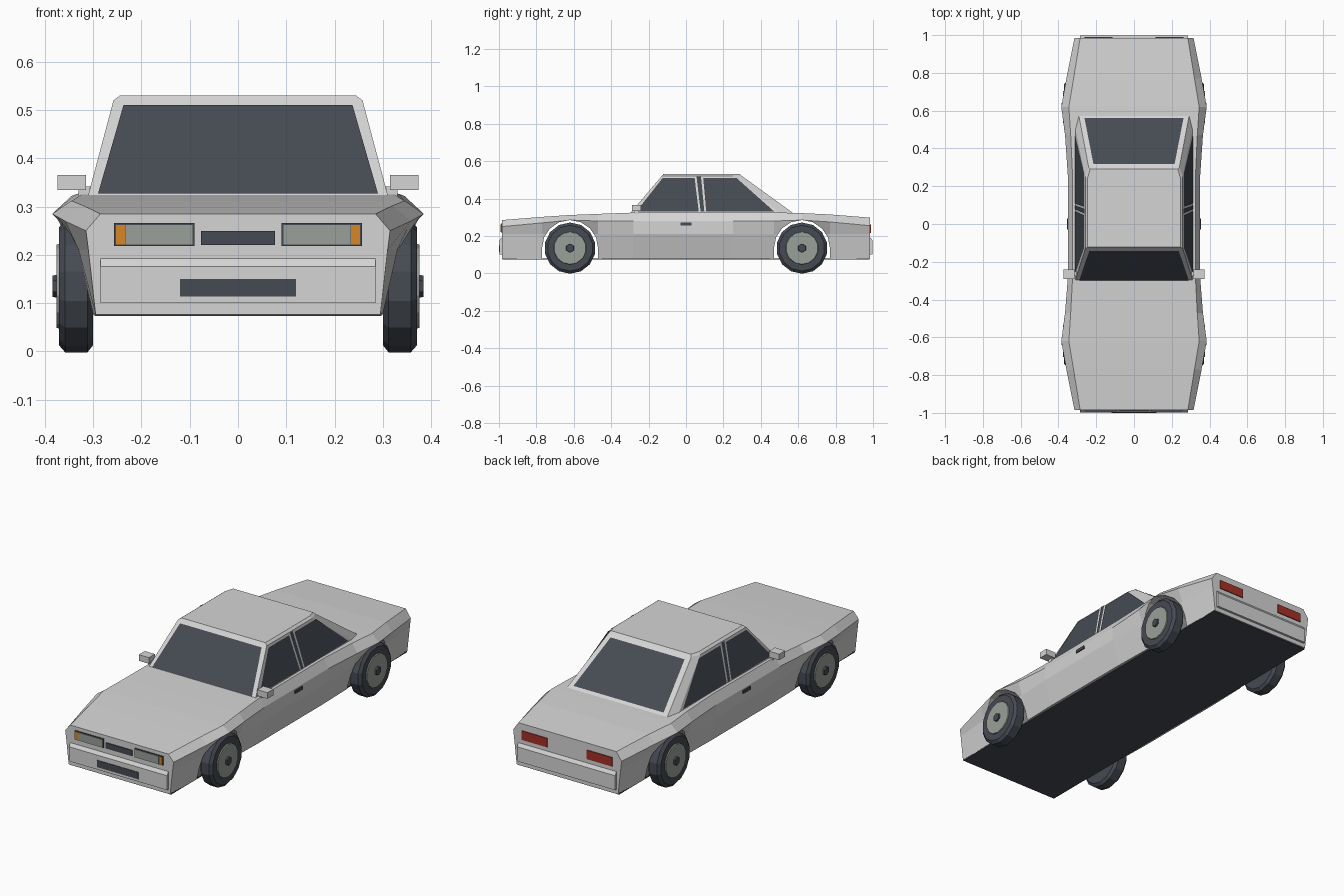
import bpy, bmesh, math
from mathutils import Vector

if "Cube" in bpy.data.objects:
    bpy.data.objects.remove(bpy.data.objects["Cube"])


def material(name, r, g, b):
    m = bpy.data.materials.new(name)
    m.use_nodes = True
    m.diffuse_color = (r, g, b, 1)
    m.node_tree.nodes["Principled BSDF"].inputs["Base Color"].default_value = (r, g, b, 1)
    return m


PAINT = material("silver paint", 0.66, 0.66, 0.66)
DARK = material("dark slate", 0.06, 0.07, 0.085)
LENS = material("grey lens", 0.32, 0.35, 0.32)
AMBER = material("amber", 0.68, 0.24, 0.02)
RED = material("tail red", 0.38, 0.03, 0.02)


def finish(name, bm, mat, recalc=True):
    if recalc:
        bmesh.ops.recalc_face_normals(bm, faces=bm.faces)
    me = bpy.data.meshes.new(name)
    bm.to_mesh(me)
    bm.free()
    me.materials.append(mat)
    ob = bpy.data.objects.new(name, me)
    bpy.context.collection.objects.link(ob)
    return ob


def loft(name, rings, mat):
    """Closed skin over a row of equal rings, capped at both ends."""
    bm = bmesh.new()
    rows = [[bm.verts.new(p) for p in ring] for ring in rings]
    n = len(rows[0])
    for a, b in zip(rows, rows[1:]):
        for i in range(n):
            j = (i + 1) % n
            bm.faces.new((a[i], a[j], b[j], b[i]))
    bm.faces.new(rows[0])
    bm.faces.new(rows[-1])
    return finish(name, bm, mat)


def box(name, x, y, z, mat):
    ring = lambda h: [(x[0], y[0], h), (x[1], y[0], h), (x[1], y[1], h), (x[0], y[1], h)]
    return loft(name, [ring(z[0]), ring(z[1])], mat)


def prism_x(name, profile, half, mat):
    return loft(name, [[(x, y, z) for y, z in profile] for x in (-half, half)], mat)


def mirrored(half):
    """Close a half outline (list of points with x > 0) across x = 0."""
    return half + [(-x, y, z) for x, y, z in reversed(half)]


def plate(name, points, facing, mat):
    """Thin single-face panel turned towards a direction."""
    bm = bmesh.new()
    f = bm.faces.new([bm.verts.new(p) for p in points])
    f.normal_update()
    if f.normal.dot(Vector(facing)) < 0:
        f.normal_flip()
    return finish(name, bm, mat, False)


# Body shell: y, half widths (sill, crease, flare, shoulder), flare and shoulder heights
stations = [
    (-0.985, 0.295, 0.31, 0.315, 0.285, 0.25, 0.285),
    (-0.77, 0.30, 0.33, 0.358, 0.32, 0.27, 0.302),
    (-0.62, 0.305, 0.335, 0.385, 0.345, 0.285, 0.312),
    (-0.47, 0.305, 0.34, 0.365, 0.335, 0.28, 0.318),
    (-0.28, 0.31, 0.35, 0.35, 0.325, 0.28, 0.325),
    (0.25, 0.31, 0.35, 0.35, 0.325, 0.28, 0.328),
    (0.47, 0.305, 0.34, 0.365, 0.335, 0.28, 0.326),
    (0.62, 0.305, 0.335, 0.385, 0.345, 0.285, 0.322),
    (0.77, 0.30, 0.33, 0.358, 0.32, 0.275, 0.315),
    (0.985, 0.295, 0.31, 0.315, 0.285, 0.255, 0.298),
]
body = loft("body_shell", [
    mirrored([(b, y, 0.077), (c, y, 0.21), (f, y, fz), (s, y, sz)])
    for y, b, c, f, s, fz, sz in stations], PAINT)

# Wheel arch openings
for wy in (-0.62, 0.62):
    arc = [(wy + 0.15 * math.cos(math.pi * i / 8), 0.135 + 0.15 * math.sin(math.pi * i / 8))
           for i in range(9)]
    cutter = prism_x("arch_cutter", [(wy + 0.15, 0.0)] + arc + [(wy - 0.15, 0.0)], 0.6, PAINT)
    cutter.hide_render = True
    mod = body.modifiers.new("arch", "BOOLEAN")
    mod.operation = "DIFFERENCE"
    mod.solver = "EXACT"
    mod.object = cutter
    dg = bpy.context.evaluated_depsgraph_get()
    cut = bpy.data.meshes.new_from_object(body.evaluated_get(dg))
    body.modifiers.clear()
    body.data = cut
    bpy.data.objects.remove(cutter)

box("floor_pan", (-0.297, 0.297), (-0.98, 0.98), (0.073, 0.08), DARK)

# Cabin: base, roof edge and roof top rings
def cabin_ring(z, front, side, rear):
    return mirrored([(p[0], p[1], z) for p in (front, side, rear)])


loft("cabin", [
    cabin_ring(0.31, (0.314, -0.308), (0.314, 0.52), (0.295, 0.59)),
    cabin_ring(0.52, (0.258, -0.13), (0.258, 0.25), (0.24, 0.30)),
    cabin_ring(0.53, (0.245, -0.122), (0.245, 0.245), (0.232, 0.29)),
], PAINT)

# Glass lies just off the sloping cabin planes
def on_plane(z, low, high):
    return low + (high - low) * (z - 0.31) / 0.21


def screen(name, low, high, bottom, top, offset):
    pts = [(x, on_plane(z, low, high) + offset, z)
           for x, z in ((-bottom[0], bottom[1]), bottom, top, (-top[0], top[1]))]
    plate(name, pts, (0, offset, 0), DARK)


screen("windscreen", -0.308, -0.13, (0.29, 0.327), (0.237, 0.511), -0.005)
screen("rear_window", 0.59, 0.30, (0.262, 0.335), (0.215, 0.51), 0.005)

side_panes = {
    "front_side_window": [(-0.265, 0.332), (-0.125, 0.51), (0.046, 0.51), (0.068, 0.332)],
    "centre_pillar": [(0.078, 0.332), (0.056, 0.519), (0.08, 0.519), (0.098, 0.332)],
    "rear_side_window": [(0.108, 0.332), (0.092, 0.51), (0.27, 0.51), (0.47, 0.332)],
}

# Wheel: tyre with bevelled shoulders, rim disc and centre cap
def disc_stack(name, layers, centre, side, sides, mat):
    rings = [[(side * x, centre + r * math.cos(math.tau * (i + 0.5) / sides),
               0.135 + r * math.sin(math.tau * (i + 0.5) / sides))
              for i in range(sides)] for x, r in layers]
    loft(name, rings, mat)


for s, label in ((1, "left"), (-1, "right")):
    for part, pane in side_panes.items():
        pts = [(s * (on_plane(z, 0.314, 0.258) + 0.004), y, z) for y, z in pane]
        plate(f"{label}_{part}", pts, (s, 0, 0), DARK)

    for wy, end in ((-0.62, "front"), (0.62, "rear")):
        name = f"{label}_{end}"
        disc_stack(name + "_tyre", [(0.30, 0.122), (0.312, 0.137), (0.358, 0.137), (0.371, 0.122)],
                   wy, s, 14, DARK)
        disc_stack(name + "_rim", [(0.365, 0.09), (0.376, 0.086)], wy, s, 14, LENS)
        disc_stack(name + "_cap", [(0.37, 0.025), (0.384, 0.022)], wy, s, 6, DARK)

    xs = lambda a, b: tuple(sorted((s * a, s * b)))
    box(label + "_mirror", xs(0.315, 0.374), (-0.29, -0.24), (0.334, 0.366), PAINT)
    box(label + "_mirror_stalk", xs(0.295, 0.33), (-0.275, -0.25), (0.318, 0.342), PAINT)
    box(label + "_door_handle", xs(0.34, 0.356), (-0.03, 0.03), (0.256, 0.272), DARK)

    # Lamps
    box(label + "_headlight_frame", xs(0.09, 0.257), (-0.989, -0.98), (0.218, 0.266), DARK)
    box(label + "_headlight", xs(0.094, 0.233), (-0.992, -0.984), (0.222, 0.262), LENS)
    box(label + "_indicator", xs(0.234, 0.253), (-0.992, -0.984), (0.222, 0.262), AMBER)
    box(label + "_tail_light", xs(0.115, 0.262), (0.981, 0.99), (0.215, 0.262), RED)

# Nose details and bumpers
box("grille", (-0.077, 0.077), (-0.99, -0.981), (0.22, 0.25), DARK)
for d, end in ((-1, "front"), (1, "rear")):
    profile = [(0.97, 0.1), (0.997, 0.1), (0.997, 0.176), (0.985, 0.193), (0.97, 0.193)]
    prism_x(end + "_bumper", [(d * y, z) for y, z in profile], 0.285, PAINT)
box("lower_intake", (-0.12, 0.12), (-1.0, -0.992), (0.114, 0.15), DARK)
